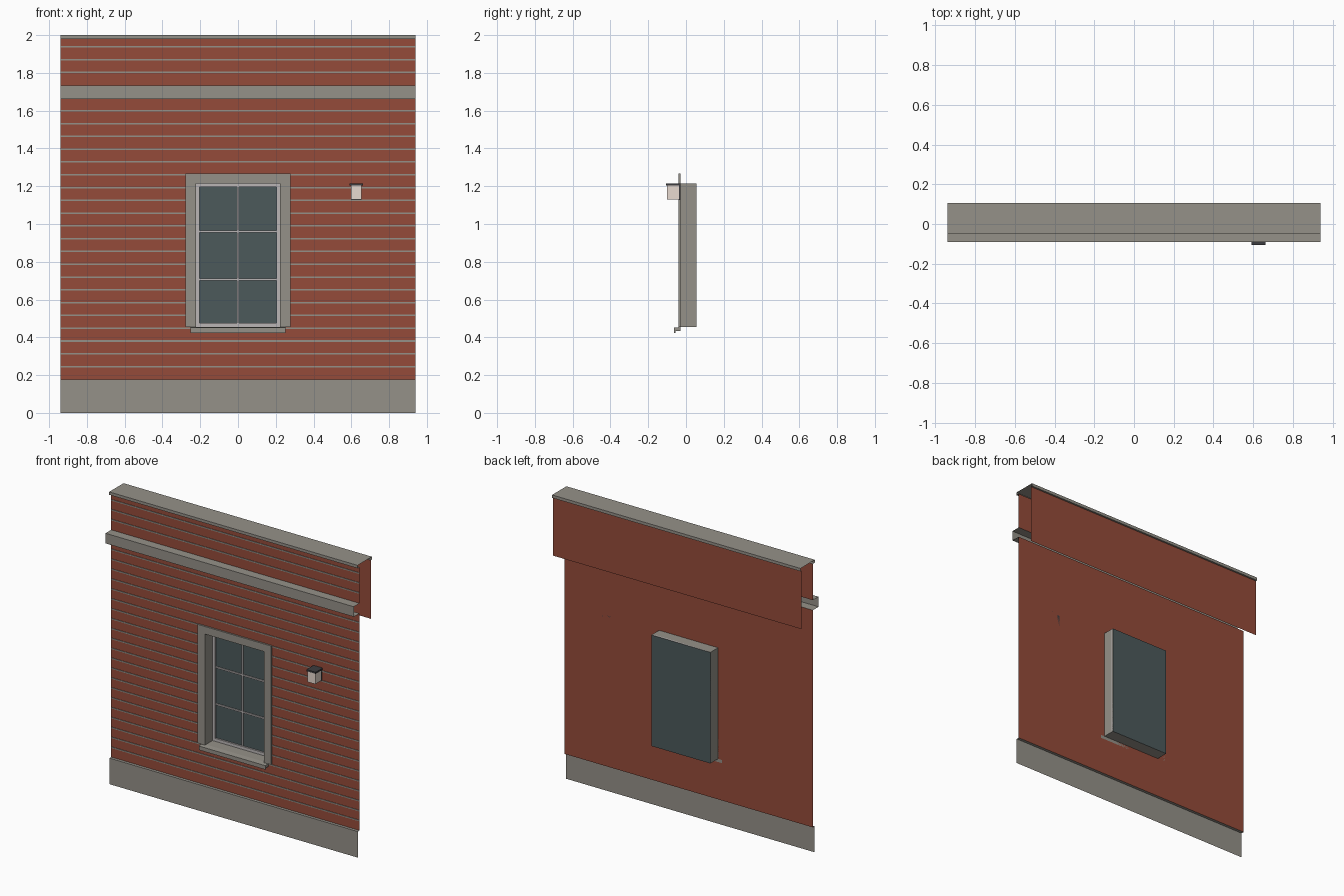
import bpy

if "Cube" in bpy.data.objects:
    bpy.data.objects.remove(bpy.data.objects["Cube"])

def material(name, rgb):
    m = bpy.data.materials.new(name)
    m.diffuse_color = (*rgb, 1)
    m.use_nodes = True
    m.node_tree.nodes["Principled BSDF"].inputs["Base Color"].default_value = m.diffuse_color
    return m

RED = material("red_cladding", (0.30, 0.070, 0.042))
STONE = material("stone", (0.30, 0.285, 0.25))
SASH = material("sash_paint", (0.50, 0.47, 0.47))
GLASS = material("glass", (0.072, 0.10, 0.105))
DARK = material("dark_metal", (0.045, 0.045, 0.05))
CREAM = material("lamp_shade", (0.80, 0.70, 0.63))

W = 0.94                                  # half width of the wall
WALL, PARAPET = -0.028, 0.093             # y of the front wall and back sheet
OX, OZ0, OZ1 = 0.223, 0.455, 1.215        # window opening
GLASS_Y = 0.055

def make(name, verts, faces, mat):
    me = bpy.data.meshes.new(name)
    me.from_pydata(verts, [], faces)
    me.materials.append(mat)
    ob = bpy.data.objects.new(name, me)
    bpy.context.collection.objects.link(ob)
    return ob

def sweep(name, profiles, mat):
    """Open (y, z) profiles stretched along x; each item is (x0, x1, points)."""
    verts, faces = [], []
    for x0, x1, pts in profiles:
        b = len(verts)
        for y, z in pts:
            verts += [(x0, y, z), (x1, y, z)]
        for i in range(b, b + 2 * len(pts) - 2, 2):
            faces.append((i, i + 1, i + 3, i + 2))
    return make(name, verts, faces, mat)

def prism(name, pts, to3d, a, b, mat):
    """Closed outline extruded from a to b with end caps."""
    n = len(pts)
    verts = [to3d(p, d) for d in (a, b) for p in pts]
    faces = [tuple(range(n)), tuple(range(2 * n - 1, n - 1, -1))]
    faces += [(i, i + n, (i + 1) % n + n, (i + 1) % n) for i in range(n)]
    return make(name, verts, faces, mat)

def box(name, x0, x1, y0, y1, z0, z1, mat):
    pts = [(x0, z0), (x1, z0), (x1, z1), (x0, z1)]
    return prism(name, pts, lambda p, d: (p[0], d, p[1]), y0, y1, mat)

# Wall sheet around the window opening, and the band above the string course
def flat(x0, x1, z0, z1):
    return (x0, x1, [(WALL, z0), (WALL, z1)])

sweep("front_wall", [flat(-W, -OX, 0.178, 1.663), flat(OX, W, 0.178, 1.663),
                     flat(-OX, OX, 0.178, OZ0), flat(-OX, OX, OZ1, 1.663)], RED)
sweep("upper_wall", [flat(-W, W, 1.732, 1.98)], RED)
sweep("parapet_back", [(-W, W, [(PARAPET, 1.98), (PARAPET, 1.58)])], RED)

# Stone plinth, string course and coping: open folded sheets
sweep("plinth", [(-W, W, [(-0.048, 0), (-0.048, 0.178), (WALL, 0.178)])], STONE)
sweep("string_course", [(-W, W, [(WALL, 1.663), (-0.09, 1.663),
                                 (-0.09, 1.732), (WALL, 1.732)])], STONE)
sweep("coping", [(-W, W, [(WALL, 1.98), (-0.05, 1.98), (-0.05, 2.0),
                          (0.105, 2.0), (0.105, 1.98), (PARAPET, 1.98)])], STONE)

# Thin horizontal joint strips, interrupted by the window
strips = []
for k in list(range(1, 22)) + [24, 25, 26]:
    z = 0.1775 + 0.0677 * k
    pts = [(WALL, z - 0.004), (WALL - 0.004, z - 0.004),
           (WALL - 0.004, z + 0.004), (WALL, z + 0.004)]
    spans = [(-W, -OX), (OX, W)] if 0.43 < z < 1.265 else [(-W, W)]
    strips += [(x0, x1, pts) for x0, x1 in spans]
sweep("joint_strips", strips, STONE)

# Window surround, three sides
surround = [(-0.278, OZ0), (-OX, OZ0), (-OX, OZ1), (OX, OZ1),
            (OX, OZ0), (0.278, OZ0), (0.278, 1.267), (-0.278, 1.267)]
prism("window_surround", surround, lambda p, d: (p[0], d, p[1]), -0.04, WALL, STONE)

# Sill with a drip edge
sill = [(WALL, 0.455), (-0.064, 0.451), (-0.064, 0.424), (-0.056, 0.424),
        (-0.056, 0.433), (WALL, 0.433)]
prism("window_sill", sill, lambda p, d: (d, p[0], p[1]), -0.252, 0.252, STONE)

# Reveal: four inward-facing sides, no ends
corners = [(-OX, OZ0), (OX, OZ0), (OX, OZ1), (-OX, OZ1)]
make("window_reveal", [(x, y, z) for y in (WALL, GLASS_Y) for x, z in corners],
     [(i, (i + 1) % 4, (i + 1) % 4 + 4, i + 4) for i in range(4)], STONE)

# Glass, sash frame and glazing bars
sweep("glass", [(-OX, OX, [(GLASS_Y, OZ0), (GLASS_Y, OZ1)])], GLASS)
F = 0.02
for side, s in (("left", -1), ("right", 1)):
    box("sash_" + side, *sorted((s * OX, s * (OX - F))), 0.043, 0.054, OZ0, OZ1, SASH)
box("sash_bottom", -OX + F, OX - F, 0.043, 0.054, OZ0, OZ0 + F, SASH)
box("sash_top", -OX + F, OX - F, 0.043, 0.054, OZ1 - F, OZ1, SASH)
box("glazing_bar_vertical", -0.005, 0.005, 0.046, 0.054, OZ0 + F, OZ1 - F, SASH)
for i, z in enumerate((0.707, 0.96)):
    box(f"glazing_bar_{i + 1}", -OX + F, OX - F, 0.047, 0.054, z - 0.005, z + 0.005, SASH)

# Wall lamp
box("lamp_back_plate", 0.597, 0.655, -0.038, WALL, 1.128, 1.204, DARK)
box("lamp_shade", 0.597, 0.655, -0.1, -0.038, 1.13, 1.204, CREAM)
box("lamp_cap", 0.591, 0.661, -0.105, WALL, 1.204, 1.215, DARK)
